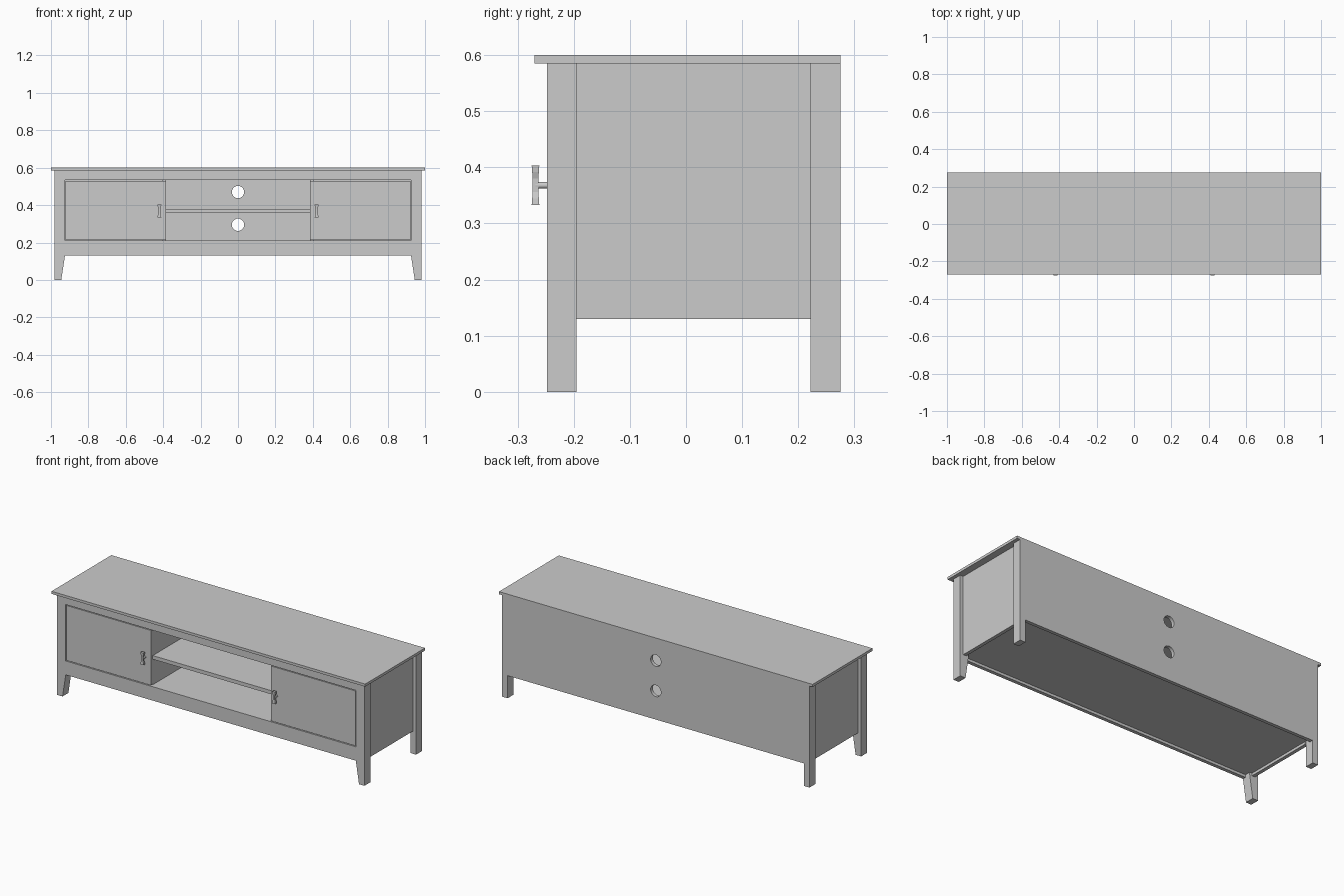
import bpy, bmesh, math
from mathutils import Vector, Matrix

if "Cube" in bpy.data.objects:
    bpy.data.objects.remove(bpy.data.objects["Cube"])


def make(name, bm):
    bmesh.ops.recalc_face_normals(bm, faces=bm.faces)
    me = bpy.data.meshes.new(name)
    bm.to_mesh(me)
    bm.free()
    ob = bpy.data.objects.new(name, me)
    bpy.context.collection.objects.link(ob)
    return ob


def box(name, x0, x1, y0, y1, z0, z1):
    bm = bmesh.new()
    bmesh.ops.create_cube(bm, size=1)
    for v in bm.verts:
        v.co = Vector(((x0, x1)[v.co.x > 0], (y0, y1)[v.co.y > 0], (z0, z1)[v.co.z > 0]))
    return make(name, bm)


def prism(name, pts, y0, y1):
    """Extrude an xz outline along y."""
    bm = bmesh.new()
    face = bm.faces.new([bm.verts.new((x, y0, z)) for x, z in pts])
    ext = bmesh.ops.extrude_face_region(bm, geom=[face])
    moved = [g for g in ext["geom"] if isinstance(g, bmesh.types.BMVert)]
    bmesh.ops.translate(bm, verts=moved, vec=(0, y1 - y0, 0))
    return make(name, bm)


def cylinder_y(name, x, z, r, y0, y1, n):
    bm = bmesh.new()
    m = Matrix.Translation((x, (y0 + y1) / 2, z)) @ Matrix.Rotation(math.pi / 2, 4, "X")
    bmesh.ops.create_cone(bm, cap_ends=True, segments=n, radius1=r, radius2=r,
                          depth=y1 - y0, matrix=m)
    return make(name, bm)


def handle_grip(name, x, y, z):
    """Bar with a waist, lofted from rectangular sections."""
    bm = bmesh.new()
    prev = None
    rings = []
    for dz, hx, hy in ((-.035, .01, .0068), (-.024, .009, .006), (-.012, .0055, .005),
                       (.012, .0055, .005), (.024, .009, .006), (.035, .01, .0068)):
        ring = [bm.verts.new((x + sx * hx, y + sy * hy, z + dz))
                for sx, sy in ((-1, -1), (1, -1), (1, 1), (-1, 1))]
        if prev:
            for i in range(4):
                j = (i + 1) % 4
                bm.faces.new((prev[i], prev[j], ring[j], ring[i]))
        prev = ring
        rings.append(ring)
    bm.faces.new(rings[0])
    bm.faces.new(rings[-1])
    return make(name, bm)


# Table top
box("table_top", -1, 1, -.27, .275, .585, .6)

# Mirrored parts: legs, side panels, partitions, doors, handles
for side, s in (("left", -1), ("right", 1)):
    def sbox(name, x0, x1, *rest):
        a, b = sorted((s * x0, s * x1))
        return box(f"{name}_{side}", a, b, *rest)

    leg = [(.98, 0), (.98, .585), (.925, .585), (.925, .13), (.945, 0)]
    prism(f"front_leg_{side}", [(s * x, z) for x, z in leg], -.248, -.195)
    sbox("back_leg", .945, .98, .222, .275, 0, .585)
    sbox("side_panel", .94, .96, -.195, .222, .13, .585)
    sbox("partition", .384, .404, -.226, .255, .21, .585)
    sbox("door", .384, .921, -.246, -.226, .214, .53)
    cylinder_y(f"handle_stem_{side}", s * .42, .368, .006, -.268, -.244, 16)
    handle_grip(f"handle_grip_{side}", s * .42, -.2682, .368)

# Front rails, floor and shelf
box("top_rail", -.925, .925, -.248, -.228, .535, .585)
box("bottom_rail", -.925, .925, -.248, -.228, .13, .21)
box("floor_panel", -.94, .94, -.228, .255, .145, .21)
box("shelf", -.384, .384, -.228, .255, .357, .378)

# Back panel with two cable holes
back = box("back_panel", -.945, .945, .255, .275, .13, .585)
for i, z in enumerate((.47, .295)):
    cutter = cylinder_y(f"hole_cutter_{i}", 0, z, .033, .2, .32, 32)
    cutter.hide_render = True
    mod = back.modifiers.new("cable_hole", "BOOLEAN")
    mod.operation = "DIFFERENCE"
    mod.solver = "EXACT"
    mod.object = cutter
    bpy.context.view_layer.objects.active = back
    bpy.ops.object.modifier_apply(modifier=mod.name)
    bpy.data.objects.remove(cutter)
